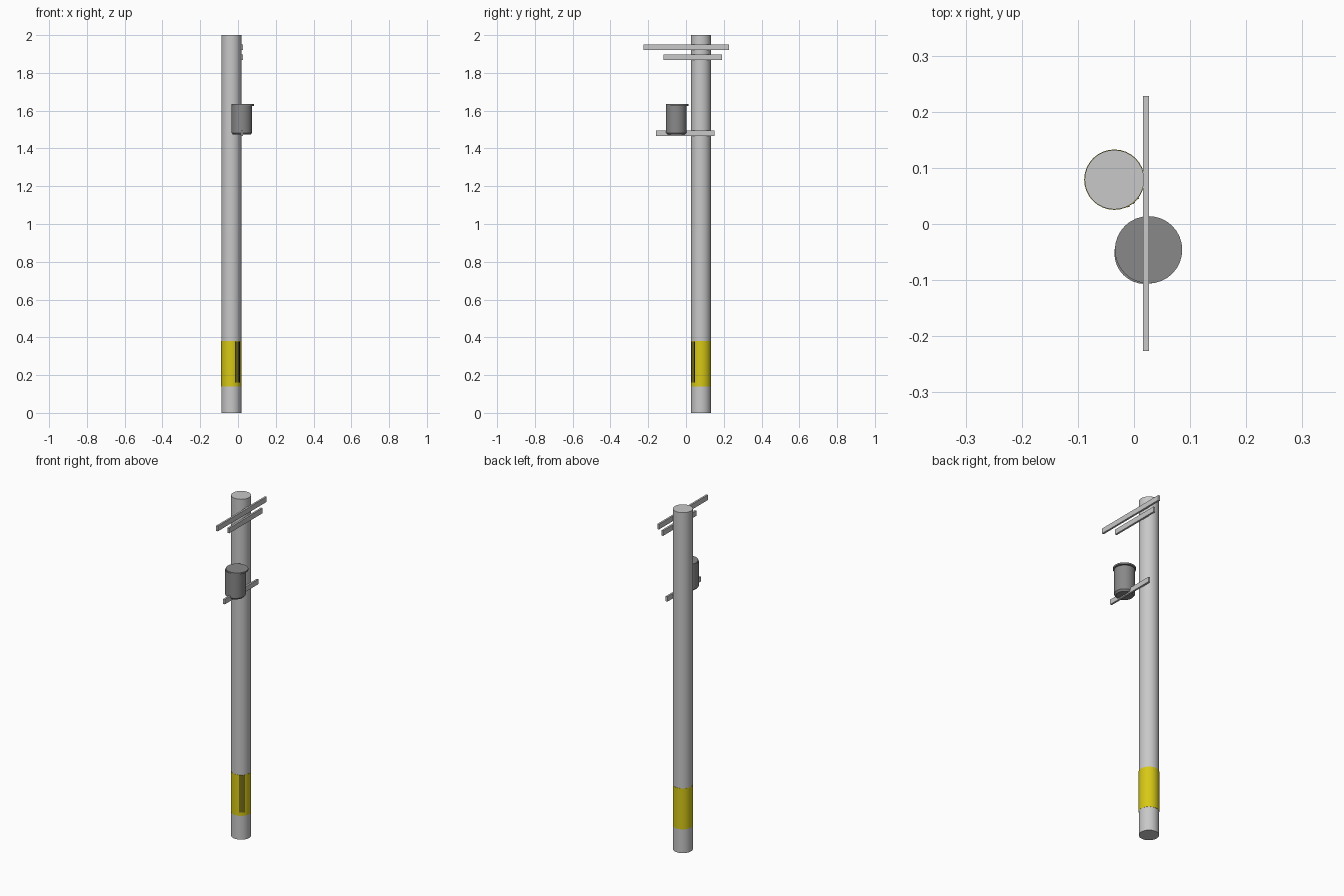
import bpy, bmesh, math

if "Cube" in bpy.data.objects:
    bpy.data.objects.remove(bpy.data.objects["Cube"])


def material(name, rgb):
    m = bpy.data.materials.new(name)
    m.diffuse_color = (*rgb, 1)
    m.use_nodes = True
    m.node_tree.nodes["Principled BSDF"].inputs["Base Color"].default_value = m.diffuse_color
    return m


GREY = material("light_grey", (0.58, 0.58, 0.58))
DARK = material("dark_grey", (0.25, 0.25, 0.25))
YELLOW = material("yellow", (0.68, 0.58, 0.008))
BLACK = material("black", (0.01, 0.01, 0.01))


def finish(name, bm, mat, smooth=True):
    bmesh.ops.recalc_face_normals(bm, faces=bm.faces)
    me = bpy.data.meshes.new(name)
    bm.to_mesh(me)
    bm.free()
    ob = bpy.data.objects.new(name, me)
    bpy.context.collection.objects.link(ob)
    me.materials.append(mat)
    if smooth:
        bpy.ops.object.select_all(action='DESELECT')
        ob.select_set(True)
        bpy.context.view_layer.objects.active = ob
        bpy.ops.object.shade_smooth_by_angle(angle=math.radians(35))
    return ob


def lathe(name, x, y, profile, mat, n=32):
    """Capped solid of revolution from (radius, z) points."""
    bm = bmesh.new()
    rings = [[bm.verts.new((x + r * math.cos(2 * math.pi * i / n),
                            y + r * math.sin(2 * math.pi * i / n), z))
              for i in range(n)] for r, z in profile]
    for a, b in zip(rings, rings[1:]):
        for i in range(n):
            j = (i + 1) % n
            bm.faces.new((a[i], a[j], b[j], b[i]))
    bm.faces.new(rings[0])
    bm.faces.new(rings[-1])
    return finish(name, bm, mat)


def box(name, lo, hi, mat):
    bm = bmesh.new()
    bmesh.ops.create_cube(bm, size=1)
    for v in bm.verts:
        v.co = [(l + h) / 2 + c * (h - l) for c, l, h in zip(v.co, lo, hi)]
    return finish(name, bm, mat, smooth=False)


# Pole, with the painted band set as a thin sleeve
PX, PY, PR = -0.035, 0.079, 0.053
lathe("pole", PX, PY, [(PR, 0), (PR, 2)], GREY)
lathe("warning_band", PX, PY, [(PR + 0.0008, 0.14), (PR + 0.0008, 0.38)], YELLOW)

# Narrow black stripes on the band
for k, deg in enumerate((-62, -50, -38)):
    bm = bmesh.new()
    for d in (-2.5, 2.5):
        a = math.radians(deg + d)
        for r in (PR - 0.002, PR + 0.0018):
            for z in (0.16, 0.379):
                bm.verts.new((PX + r * math.cos(a), PY + r * math.sin(a), z))
    bmesh.ops.convex_hull(bm, input=bm.verts[:])
    finish(f"band_stripe_{k + 1}", bm, BLACK, smooth=False)

# Cross arms
for name, y0, y1, z0, z1 in (("top_arm", -0.226, 0.228, 1.92, 1.95),
                             ("second_arm", -0.12, 0.19, 1.868, 1.898),
                             ("transformer_arm", -0.16, 0.15, 1.466, 1.495)):
    box(name, (0.016, y0, z0), (0.027, y1, z1), GREY)

# Transformer can and lid
lathe("transformer_can", 0.02, -0.052,
      [(0.046, 1.473), (0.055, 1.483), (0.055, 1.627)], DARK)
lathe("transformer_lid", 0.026, -0.046, [(0.06, 1.625), (0.06, 1.634)], DARK)
